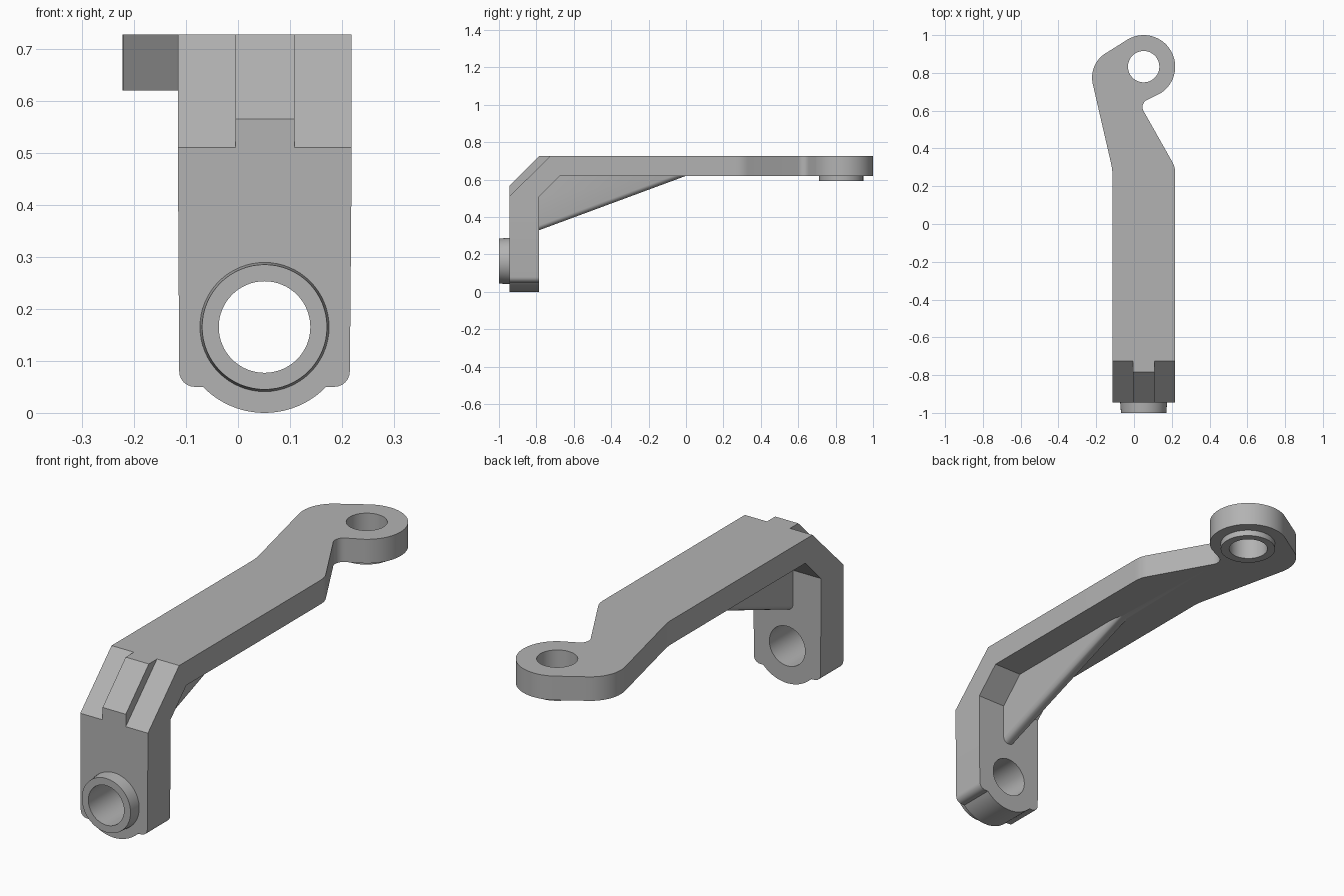
import bpy, bmesh, math
from mathutils import Matrix, Vector

default = bpy.data.objects.get("Cube")
if default:
    bpy.data.objects.remove(default, do_unlink=True)

grey = bpy.data.materials.new("plain grey")
grey.use_nodes = True
COLOUR = (0.45, 0.45, 0.45, 1)
grey.diffuse_color = COLOUR
grey.node_tree.nodes["Principled BSDF"].inputs["Base Color"].default_value = COLOUR


def finish(name, bm):
    bmesh.ops.recalc_face_normals(bm, faces=bm.faces[:])
    mesh = bpy.data.meshes.new(name)
    bm.to_mesh(mesh)
    bm.free()
    mesh.materials.append(grey)
    ob = bpy.data.objects.new(name, mesh)
    bpy.context.collection.objects.link(ob)
    return ob


def prism(name, points, axis, lo, hi, soften=None):
    """Extrude a 2D profile along an axis between lo and hi."""
    place = {"x": lambda a, b: (lo, a, b), "y": lambda a, b: (a, lo, b),
             "z": lambda a, b: (a, b, lo)}[axis]
    bm = bmesh.new()
    face = bm.faces.new([bm.verts.new(place(a, b)) for a, b in points])
    shift = Vector([hi - lo if axis == k else 0 for k in "xyz"])
    ext = bmesh.ops.extrude_face_region(bm, geom=[face])["geom"]
    bmesh.ops.translate(bm, vec=shift, verts=[v for v in ext if isinstance(v, bmesh.types.BMVert)])
    if soften:
        rule, radius = soften
        bmesh.ops.recalc_face_normals(bm, faces=bm.faces[:])
        edges = [e for e in bm.edges if all(rule(v.co) for v in e.verts)
                 and abs(e.verts[0].co.x - e.verts[1].co.x) < 0.001]
        bmesh.ops.bevel(bm, geom=edges, offset=radius, segments=5, profile=0.5, affect="EDGES")
    return finish(name, bm)


def disc(name, centre, axis, r1, r2, depth):
    """Cylinder or cone; r1 is the low end on z, the front end on y."""
    bm = bmesh.new()
    turn = Matrix.Rotation(-math.pi / 2, 4, "X") if axis == "y" else Matrix()
    bmesh.ops.create_cone(bm, cap_ends=True, segments=64, radius1=r1, radius2=r2,
                          depth=depth, matrix=Matrix.Translation(centre) @ turn)
    return finish(name, bm)


def combine(base, other, operation):
    mod = base.modifiers.new(operation.lower(), "BOOLEAN")
    mod.operation, mod.object, mod.solver = operation, other, "EXACT"
    graph = bpy.context.evaluated_depsgraph_get()
    result = bpy.data.meshes.new_from_object(base.evaluated_get(graph))
    base.modifiers.clear()
    base.data = result
    bpy.data.objects.remove(other, do_unlink=True)


def arc(cx, cy, r, start, end, n):
    return [(cx + r * math.cos(math.radians(start + (end - start) * i / n)),
             cy + r * math.sin(math.radians(start + (end - start) * i / n))) for i in range(n + 1)]


LEFT, RIGHT, MID = 0.218, -0.115, 0.051
EYE_Y, HOLE_Z = 0.833, 0.165

# Bent side profile: upright plate, sloping elbow, long arm
bracket = prism("bracket", [(-0.945, -0.1), (-0.785, -0.1), (-0.785, 0.51), (-0.675, 0.62),
                            (1.1, 0.62), (1.1, 0.727), (-0.783, 0.727), (-0.945, 0.565)],
                "x", -0.4, 0.4)

# Plan outline of the arm with its cranked round end
plan = [(RIGHT, -1.1), (LEFT, -1.1), (LEFT, 0.26)]
plan += arc(0.098, 0.27, 0.12, 5, 30, 5)
plan += arc(0.087, 0.619, 0.042, 210, 120, 8)[0:]
plan += arc(MID, EYE_Y, 0.167, -58, 119, 40)
plan += arc(-0.07, 0.775, 0.152, 119, 192, 16)
plan += [(-0.119, 0.31), (RIGHT, 0.28)]
combine(bracket, prism("plan_limit", plan, "z", -0.2, 1), "INTERSECT")

# Front outline: rounded lower corners and a round lobe under the hole
drop = math.degrees(math.asin((HOLE_Z - 0.05) / HOLE_Z))
front = [(-0.4, 0.9), (-0.4, 0.6), (-0.1155, 0.5)]
front += arc(-0.083, 0.08, 0.03, 180, 270, 6)
front += arc(MID, HOLE_Z, HOLE_Z, 180 + drop, 360 - drop, 24)
front += arc(0.185, 0.08, 0.03, 270, 360, 6)
front += [(0.2185, 0.5), (0.4, 0.6), (0.4, 0.9)]
combine(bracket, prism("front_limit", front, "y", -1.2, 1.2), "INTERSECT")

# Lower chamfers on both sides of the raised elbow rib
slope = [(-1.045, 0.411), (-0.625, 0.826), (-1.045, 0.826)]
for lo, hi in ((-0.5, -0.005), (0.109, 0.5)):
    combine(bracket, prism("elbow_cut", slope, "x", lo, hi), "DIFFERENCE")

# Gusset under the arm with a rounded lower edge
gusset = prism("gusset", [(-0.85, 0.306), (0.08, 0.65), (-0.6, 0.68), (-0.85, 0.5)],
               "x", 0.023, 0.08, (lambda c: c.z < 0.31 or c.y > 0, 0.024))
combine(bracket, gusset, "UNION")

# Bosses around both holes
combine(bracket, disc("front_boss", (MID, -0.96, HOLE_Z), "y", 0.12, 0.126, 0.08), "UNION")
combine(bracket, disc("eye_boss", (MID, EYE_Y - 0.003, 0.623), "z", 0.118, 0.118, 0.06), "UNION")

# Through holes
combine(bracket, disc("front_hole", (MID, -0.9, HOLE_Z), "y", 0.088, 0.088, 0.5), "DIFFERENCE")
combine(bracket, disc("eye_hole", (MID, EYE_Y, 0.65), "z", 0.083, 0.083, 0.5), "DIFFERENCE")

# Smooth the rounds, keep the hard edges
bpy.ops.object.select_all(action="DESELECT")
bracket.select_set(True)
bpy.context.view_layer.objects.active = bracket
bpy.ops.object.shade_smooth_by_angle(angle=math.radians(25))
